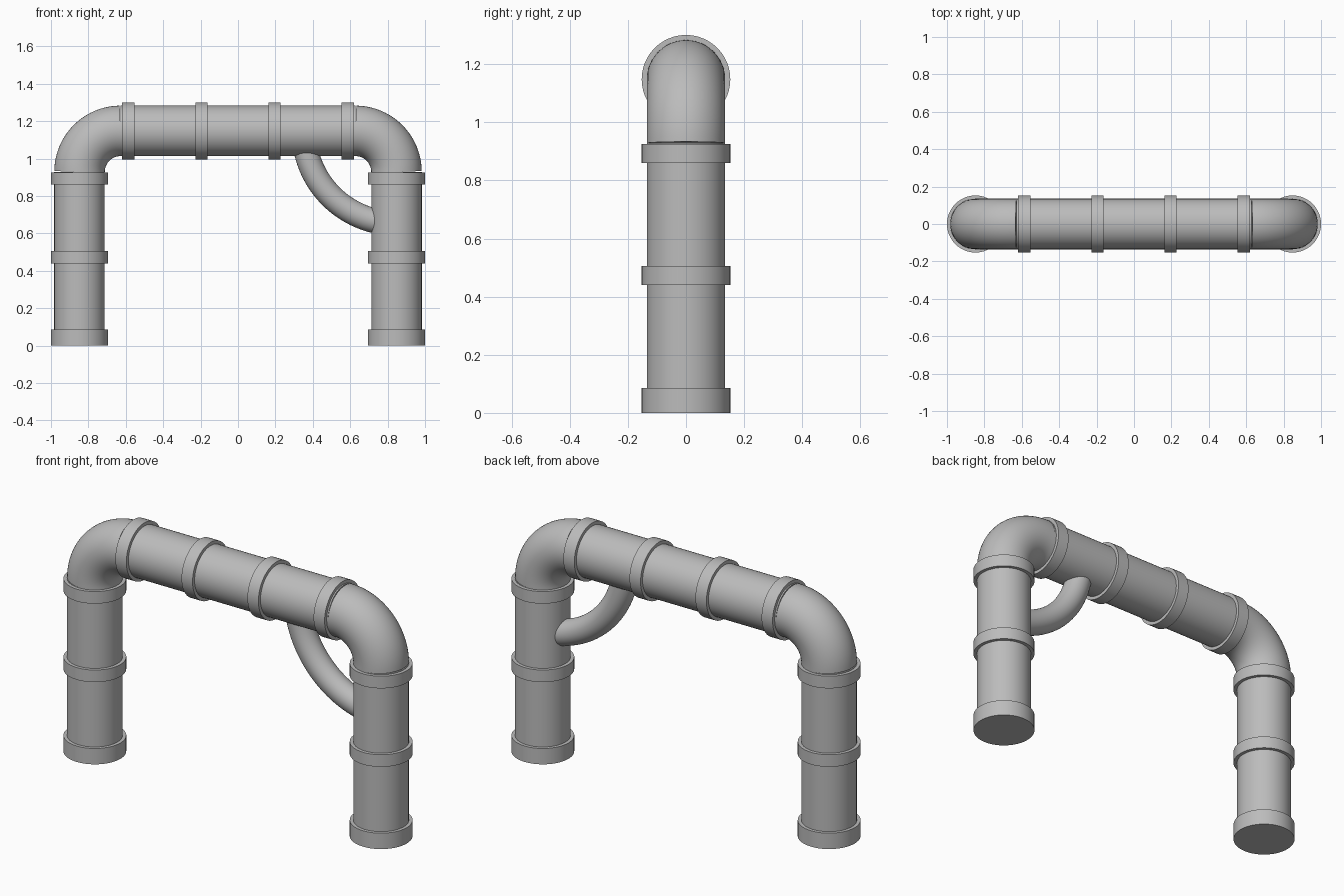
import bpy, bmesh, math
from mathutils import Vector

if "Cube" in bpy.data.objects:
    bpy.data.objects.remove(bpy.data.objects["Cube"])

grey = bpy.data.materials.new("pipe grey")
grey.use_nodes = True
colour = (0.5, 0.5, 0.5, 1)
grey.diffuse_color = colour
grey.node_tree.nodes["Principled BSDF"].inputs["Base Color"].default_value = colour

LEG_X, TOP_Z = 0.8475, 1.148
PIPE_R, COLLAR_R, BEND_R = 0.135, 0.1525, 0.22
SIDES = 48


def arc(cx, cz, radius, start, end, steps=20):
    """Points of an arc in the XZ plane, angles in degrees."""
    angles = [math.radians(start + (end - start) * i / steps) for i in range(steps + 1)]
    return [Vector((cx + radius * math.cos(a), 0, cz + radius * math.sin(a))) for a in angles]


def tube(name, path, radius):
    """Sweep a capped circle along a path lying in the XZ plane."""
    bm = bmesh.new()
    rings = []
    for i, p in enumerate(path):
        tangent = (path[min(i + 1, len(path) - 1)] - path[max(i - 1, 0)]).normalized()
        side = Vector((tangent.z, 0, -tangent.x))
        rings.append([bm.verts.new(p + radius * (side * math.cos(a) + Vector((0, math.sin(a), 0))))
                      for a in (math.tau * k / SIDES for k in range(SIDES))])
    for low, high in zip(rings, rings[1:]):
        for k in range(SIDES):
            n = (k + 1) % SIDES
            bm.faces.new((low[k], low[n], high[n], high[k]))
    bm.faces.new(rings[0])
    bm.faces.new(rings[-1])
    bmesh.ops.recalc_face_normals(bm, faces=bm.faces)
    mesh = bpy.data.meshes.new(name)
    bm.to_mesh(mesh)
    bm.free()
    mesh.materials.append(grey)
    obj = bpy.data.objects.new(name, mesh)
    bpy.context.collection.objects.link(obj)
    bpy.ops.object.select_all(action="DESELECT")
    obj.select_set(True)
    bpy.context.view_layer.objects.active = obj
    bpy.ops.object.shade_smooth_by_angle(angle=math.radians(35))
    return obj


# Straight runs and elbows
bend_x, bend_z = LEG_X - BEND_R, TOP_Z - BEND_R
tube("top_pipe", [Vector((-bend_x, 0, TOP_Z)), Vector((bend_x, 0, TOP_Z))], PIPE_R)
for side, sign in (("left", 1), ("right", -1)):
    x = sign * LEG_X
    tube(side + "_leg", [Vector((x, 0, 0.01)), Vector((x, 0, bend_z))], PIPE_R)
    start = 0 if sign > 0 else 180
    tube(side + "_elbow", arc(sign * bend_x, bend_z, BEND_R, start, 90), PIPE_R)

    # Foot and leg collars
    for part, low, high in (("foot", 0, 0.085), ("middle_collar", 0.44, 0.505),
                            ("upper_collar", 0.86, 0.925)):
        tube(side + "_" + part, [Vector((x, 0, low)), Vector((x, 0, high))], COLLAR_R)

    # Collars along the top run
    for part, centre in (("inner", 0.195), ("outer", 0.587)):
        tube(side + "_top_collar_" + part,
             [Vector((sign * centre + d, 0, TOP_Z)) for d in (-0.0325, 0.0325)], COLLAR_R)

# Thin curved brace between the top run and the left leg
tube("curved_brace", arc(LEG_X, TOP_Z, 0.495, 180, 270, 28), 0.066)
